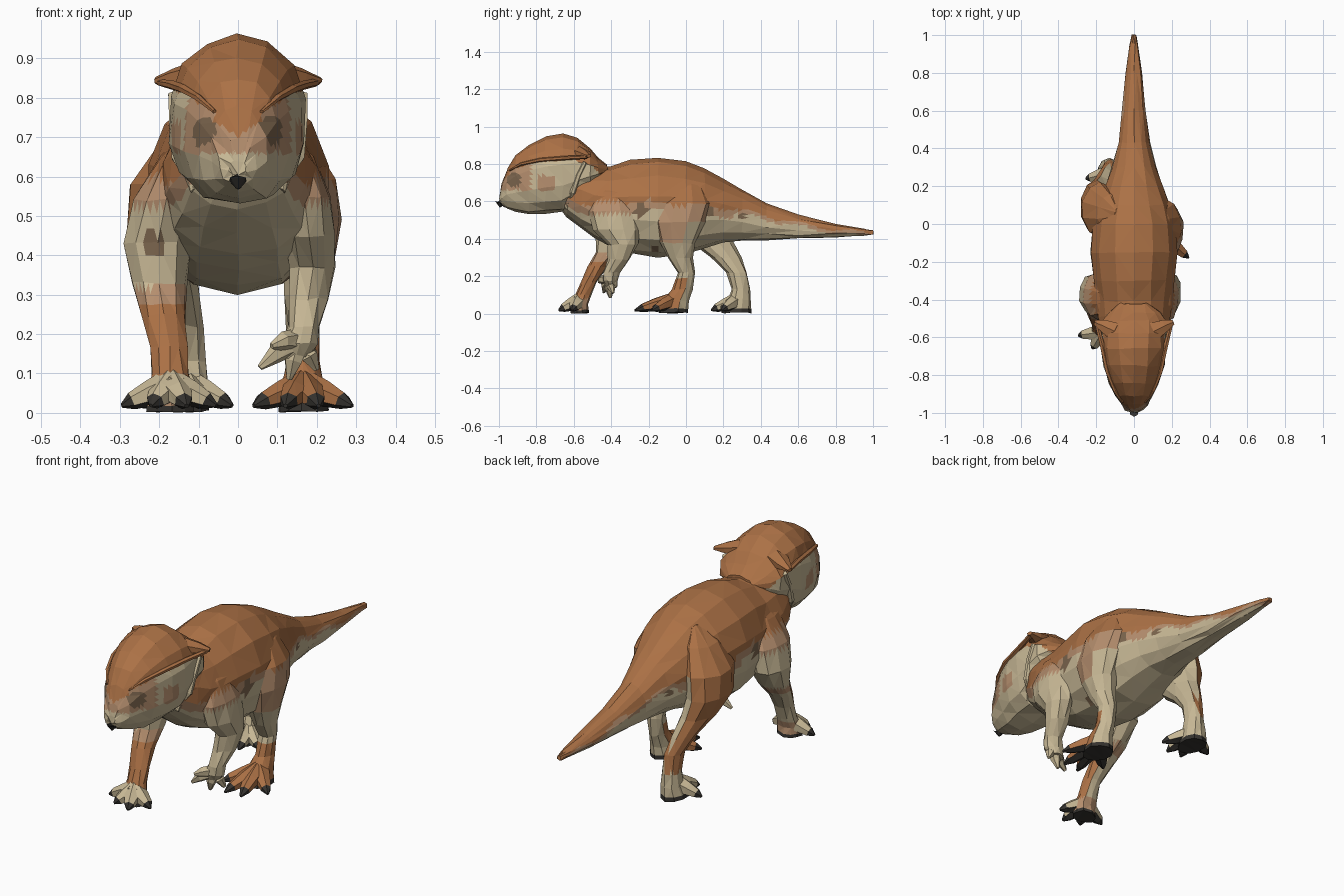
import bpy, bmesh, math, random
from mathutils import Vector

random.seed(4)
COLOURS = {
    "rust_brown": (0.41, 0.165, 0.06), "cream": (0.57, 0.475, 0.30),
    "tan": (0.46, 0.27, 0.155), "dull_brown": (0.20, 0.13, 0.075),
    "claw_black": (0.035, 0.032, 0.028),
}
MATS = []
for name, c in COLOURS.items():
    m = bpy.data.materials.new(name)
    m.diffuse_color = (*c, 1)
    MATS.append(m)
RUST, CREAM, TAN, DULL, BLACK = range(5)


def lerp_table(table, t):
    for (a, va), (b, vb) in zip(table, table[1:]):
        if t <= b:
            return va + (vb - va) * max(0, (t - a) / (b - a))
    return table[-1][1]


def loft(name, rings, sides, rule, e_top=2.0, e_low=2.0, jitter=0.004, cuts=2):
    """Skin rings of (centre, u, v), facet them, then colour faces by rule(point, normal)."""
    bm = bmesh.new()
    loops = []
    for c, u, v in rings:
        loop = []
        for i in range(sides):
            a = 2 * math.pi * (i + 0.5) / sides
            s, k = math.sin(a), math.cos(a)
            e = 2 / (e_top if s > 0 else e_low)
            p = Vector(c) + Vector(u) * math.copysign(abs(k) ** e, k) + Vector(v) * math.copysign(abs(s) ** e, s)
            p += Vector([random.uniform(-jitter, jitter) for _ in range(3)])
            p.z = max(p.z, 0)
            loop.append(bm.verts.new(p))
        loops.append(loop)
    for a, b in zip(loops, loops[1:]):
        for i in range(sides):
            j = (i + 1) % sides
            bm.faces.new((a[i], a[j], b[j], b[i]))
    bm.faces.new(loops[0])
    bm.faces.new(loops[-1])
    bmesh.ops.recalc_face_normals(bm, faces=bm.faces)
    bmesh.ops.triangulate(bm, faces=bm.faces)
    if cuts:
        bmesh.ops.subdivide_edges(bm, edges=bm.edges, cuts=cuts, use_grid_fill=True)
    bm.normal_update()
    for f in bm.faces:
        f.material_index = rule(f.calc_center_median(), f.normal)
    me = bpy.data.meshes.new(name)
    bm.to_mesh(me)
    bm.free()
    for m in MATS:
        me.materials.append(m)
    ob = bpy.data.objects.new(name, me)
    bpy.context.collection.objects.link(ob)
    return ob


def along_y(stations):
    return [((0, y, (t + b) / 2), (w, 0, 0), (0, 0, (t - b) / 2)) for y, t, b, w in stations]


def along_z(stations):
    return [((x, y, z), (rx, 0, 0), (0, ry, 0)) for x, y, z, rx, ry in stations]


def tube(name, pts, radii, rule, sides=6, flat=1.0, cuts=1):
    pts = [Vector(p) for p in pts]
    rings = []
    for i, p in enumerate(pts):
        t = (pts[min(i + 1, len(pts) - 1)] - pts[max(i - 1, 0)]).normalized()
        up = Vector((0, 0, 1)) if abs(t.z) < 0.85 else Vector((0, 1, 0))
        u = t.cross(up).normalized()
        rings.append((p, u * radii[i], u.cross(t) * radii[i] * flat))
    return loft(name, rings, sides, rule, jitter=0.001, cuts=cuts)


def solid(i):
    return lambda p, n: i


# Body and tail: rust back, tan band, cream belly, dull flank spots
BACK_LINE = [(-0.7, 0.66), (-0.55, 0.58), (-0.44, 0.535), (-0.36, 0.59), (-0.2, 0.60), (0.1, 0.575),
             (0.3, 0.55), (0.5, 0.505), (0.8, 0.448), (1.0, 0.43)]
SPOTS = [(-0.24, 0.555, 0.035), (0.12, 0.55, 0.035), (-0.16, 0.35, 0.02), (0.3, 0.52, 0.02)]


def body_rule(p, n):
    line = lerp_table(BACK_LINE, p.y) + 0.01 * math.sin(p.y * 23)
    if any(math.hypot(p.y - y, p.z - z) < r for y, z, r in SPOTS):
        return DULL
    if p.z > line:
        return RUST
    return TAN if p.z > line - (0.045 if p.y < 0.25 else 0.018) else CREAM


BODY = [(-0.70, 0.78, 0.60, 0.08), (-0.64, 0.79, 0.52, 0.14), (-0.56, 0.79, 0.455, 0.175),
        (-0.49, 0.785, 0.405, 0.195), (-0.41, 0.79, 0.365, 0.205), (-0.30, 0.82, 0.325, 0.217),
        (-0.15, 0.836, 0.303, 0.235), (0.0, 0.812, 0.32, 0.222), (0.1, 0.775, 0.35, 0.195),
        (0.2, 0.72, 0.378, 0.155), (0.3, 0.662, 0.39, 0.118), (0.43, 0.588, 0.395, 0.085),
        (0.6, 0.527, 0.40, 0.064), (0.8, 0.482, 0.408, 0.042), (0.95, 0.456, 0.418, 0.022),
        (1.0, 0.443, 0.424, 0.012)]
loft("body_and_tail", along_y(BODY), 14, body_rule, 2.0, 2.4, 0.004, 3)

# Head: rust cap and nose stripe, dark eye patches, pale cheeks
CAP = [(-1.0, 0.72), (-0.93, 0.77), (-0.8, 0.815), (-0.62, 0.825), (-0.5, 0.79), (-0.44, 0.72)]


def head_rule(p, n):
    x = abs(p.x)
    if p.z > lerp_table(CAP, p.y) or (p.y < -0.85 and x < 0.06 and p.z > 0.70 + x * 0.7):
        return RUST
    if p.y < -0.8 and math.hypot(p.y + 0.92, p.z - 0.715) < 0.038:
        return DULL
    if p.y < -0.83 and 0.66 < p.z:
        return TAN
    if 0.66 < p.z < 0.74 and -0.8 < p.y < -0.7:
        return TAN
    return CREAM


HEAD = [(-0.42, 0.795, 0.74, 0.07), (-0.47, 0.835, 0.70, 0.145), (-0.51, 0.88, 0.66, 0.168),
        (-0.58, 0.937, 0.60, 0.174), (-0.66, 0.96, 0.545, 0.175), (-0.75, 0.945, 0.533, 0.162),
        (-0.84, 0.905, 0.535, 0.133), (-0.91, 0.85, 0.548, 0.102), (-0.955, 0.78, 0.565, 0.07),
        (-0.985, 0.695, 0.58, 0.045), (-0.995, 0.64, 0.60, 0.022)]
loft("head", along_y(HEAD), 14, head_rule, 2.1, 2.6, 0.005, 3)
tube("beak", [(0, -0.93, 0.605), (0, -0.975, 0.603), (0, -0.998, 0.592), (0, -0.99, 0.57)],
     [0.045, 0.036, 0.024, 0.006], solid(BLACK))

# Frill tips, brow ridges and cheek edges
for side, s in (("left", -1), ("right", 1)):
    tube(side + "_frill_tip", [(s * 0.10, -0.57, 0.86), (s * 0.16, -0.54, 0.85), (s * 0.208, -0.52, 0.843)],
         [0.055, 0.038, 0.014], solid(RUST), flat=0.65)
    tube(side + "_brow_ridge", [(s * 0.196, -0.53, 0.838), (s * 0.166, -0.65, 0.832), (s * 0.138, -0.78, 0.822),
                               (s * 0.10, -0.88, 0.80), (s * 0.06, -0.945, 0.765)],
         [0.012, 0.014, 0.014, 0.012, 0.006], solid(RUST), flat=0.8)
    tube(side + "_cheek_edge", [(s * 0.166, -0.54, 0.81), (s * 0.162, -0.575, 0.74),
                               (s * 0.155, -0.605, 0.65), (s * 0.11, -0.64, 0.565)],
         [0.012, 0.015, 0.016, 0.012], solid(CREAM))


# Leg colouring rules
def hind_right_rule(p, n):
    if p.z < 0.03:
        return BLACK
    if p.z < 0.19:
        return RUST if n.y < 0.25 else CREAM
    if p.z > 0.58:
        return RUST
    return TAN if p.z > 0.5 or (p.z > 0.38 and n.y < 0.2) else CREAM


def hind_left_rule(p, n):
    if p.z < 0.025:
        return BLACK
    if p.z > 0.57:
        return RUST
    if p.z < 0.14 or n.x > 0.3:
        return CREAM
    if n.y < -0.5:
        return TAN if p.z > 0.45 else CREAM
    return RUST


def front_left_rule(p, n):
    if p.z < 0.02:
        return BLACK
    if p.z < 0.08:
        return TAN
    if p.z < 0.275:
        return RUST if 0.6 * n.x - 0.8 * n.y > -0.15 else CREAM
    if math.hypot(p.x + 0.22, p.z - 0.43) < 0.03 and n.y < 0:
        return DULL
    return RUST if p.z > 0.6 else TAN if p.z > 0.52 or p.z < 0.32 else CREAM


def front_right_rule(p, n):
    return RUST if p.z > 0.6 else TAN if p.z > 0.53 else CREAM


# Legs as stacked horizontal sections: x, y, z, half width, half depth
HIND_RIGHT = [(.10, 0, .76, .015, .03), (.13, 0, .69, .06, .09), (.16, -.01, .59, .09, .145),
              (.18, -.035, .49, .084, .14), (.18, -.045, .38, .066, .098), (.17, -.03, .30, .054, .068),
              (.165, 0, .22, .042, .046), (.165, -.02, .13, .044, .053), (.165, -.055, .07, .058, .07),
              (.165, -.07, .005, .065, .078)]
HIND_LEFT = [(-.09, .05, .76, .015, .03), (-.125, .06, .69, .07, .1), (-.18, .075, .58, .097, .145),
             (-.198, .09, .47, .09, .14), (-.175, .14, .38, .07, .115), (-.15, .215, .30, .055, .08),
             (-.13, .272, .22, .045, .055), (-.125, .292, .13, .043, .05), (-.125, .285, .07, .052, .064),
             (-.13, .27, .005, .062, .08)]
FRONT_LEFT = [(-.11, -.39, .72, .015, .04), (-.145, -.39, .65, .055, .1), (-.185, -.38, .54, .085, .13),
              (-.205, -.37, .43, .087, .11), (-.2, -.41, .33, .072, .075), (-.19, -.47, .25, .06, .055),
              (-.175, -.52, .17, .046, .044), (-.17, -.55, .10, .048, .044), (-.17, -.57, .05, .06, .048),
              (-.17, -.57, .005, .062, .05)]
FRONT_RIGHT = [(.11, -.4, .72, .015, .04), (.14, -.4, .65, .055, .1), (.168, -.39, .55, .07, .13),
               (.182, -.37, .45, .068, .125), (.187, -.335, .37, .06, .08), (.178, -.36, .29, .05, .06),
               (.168, -.40, .22, .043, .045), (.155, -.408, .175, .048, .04), (.145, -.40, .14, .04, .03)]
LEGS = [
    ("hind_right", HIND_RIGHT, hind_right_rule, RUST, [(.04, -.18), (.12, -.275), (.205, -.27), (.29, -.18)]),
    ("hind_left", HIND_LEFT, hind_left_rule, CREAM, [(-.255, .24), (-.17, .14), (-.09, .135), (-.015, .19)]),
    ("front_left", FRONT_LEFT, front_left_rule, CREAM, [(-.295, -.59), (-.22, -.66), (-.13, -.68), (-.055, -.61)]),
    ("front_right", FRONT_RIGHT, front_right_rule, CREAM, []),
]
for name, stations, rule, toe_colour, tips in LEGS:
    loft(name + "_leg", along_z(stations), 10, rule, jitter=0.004)
    fx, fy = stations[-1][:2]
    for i, (tx, ty) in enumerate(tips):
        base, tip = Vector((fx, fy, 0.07)), Vector((tx, ty, 0.018))

        def toe_rule(p, n, b=base, t=tip, c=toe_colour):
            along = (p - b).dot(t - b) / (t - b).length_squared
            return BLACK if along > 0.8 or n.z < -0.25 or p.z < 0.024 else c
        tube(f"{name}_toe_{i + 1}",
             [base, base.lerp(tip, 0.45) + Vector((0, 0, 0.002)), base.lerp(tip, 0.8) + Vector((0, 0, 0.002)), tip],
             [0.048, 0.037, 0.025, 0.006], toe_rule, flat=0.9, cuts=2)

# Fingers of the lifted hand
for i, tip in enumerate([(.055, -.44, .115), (.13, -.405, .085), (.2, -.39, .11), (.085, -.465, .17)]):
    base, tip = Vector((.155, -.40, .185)), Vector(tip)
    tube(f"front_right_finger_{i + 1}", [base, base.lerp(tip, 0.6) + Vector((0, -0.008, 0.006)), tip],
         [0.032, 0.024, 0.008], solid(CREAM))
